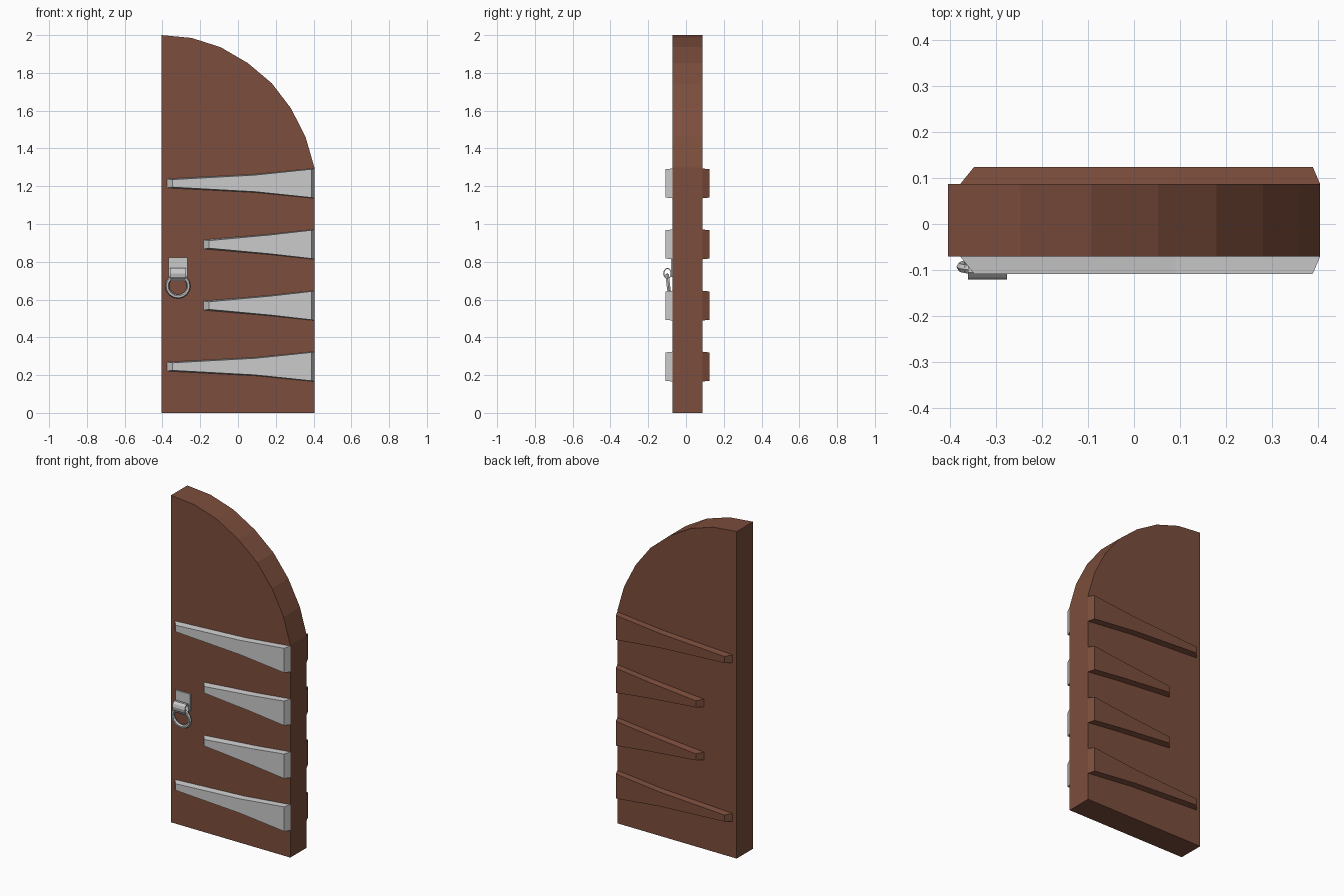
import bpy, bmesh, math
from mathutils import Matrix

if "Cube" in bpy.data.objects:
    bpy.data.objects.remove(bpy.data.objects["Cube"])

wood = bpy.data.materials.new("dark_wood")
wood.diffuse_color = (0.2, 0.075, 0.045, 1)
wood.use_nodes = True
wood.node_tree.nodes["Principled BSDF"].inputs["Base Color"].default_value = wood.diffuse_color


def finish(name, bm, mat=None):
    bmesh.ops.recalc_face_normals(bm, faces=bm.faces)
    mesh = bpy.data.meshes.new(name)
    bm.to_mesh(mesh)
    bm.free()
    obj = bpy.data.objects.new(name, mesh)
    bpy.context.collection.objects.link(obj)
    if mat:
        mesh.materials.append(mat)
    return obj


def loft(name, loops, mat=None, closed=False):
    """Skin equal-length loops of 3D points, capping the ends unless closed."""
    bm = bmesh.new()
    rings = [[bm.verts.new(p) for p in loop] for loop in loops]
    n = len(rings[0])
    pairs = list(zip(rings, rings[1:])) + ([(rings[-1], rings[0])] if closed else [])
    for a, b in pairs:
        for i in range(n):
            j = (i + 1) % n
            bm.faces.new((a[i], a[j], b[j], b[i]))
    if not closed:
        bm.faces.new(rings[0])
        bm.faces.new(rings[-1])
    return finish(name, bm, mat)


FRONT, BACK = -0.071, 0.087

# Door leaf with faceted quarter-arch top
outline = [(-0.404, 0), (0.404, 0), (0.404, 1.30), (0.358, 1.46), (0.28, 1.613),
           (0.179, 1.745), (0.052, 1.852), (-0.092, 1.936), (-0.246, 1.985), (-0.404, 2.0)]
loft("door_leaf", [[(x, y, z) for x, z in outline] for y in (FRONT, BACK)], wood)


# Tapered straps with sloped edges, iron in front and wooden behind
def strap(name, tip, mid, mid_half, zc, y, out, mat=None):
    def loop(x0, x1, inset, yy):
        prof = [(x0, 0.024), (mid, mid_half), (x1, 0.079)]
        top = [(x, yy, zc + h - inset) for x, h in prof]
        low = [(x, yy, zc - h + inset) for x, h in reversed(prof)]
        return top + low
    loft(name, [loop(tip, 0.404, 0, y),
                loop(tip + 0.03, 0.388, 0.004, y + out)], mat)


for i, zc in enumerate((0.245, 0.568, 0.892, 1.215)):
    long = i in (0, 3)
    tip, mid, half = (-0.377, 0.09, 0.048) if long else (-0.183, 0.17, 0.054)
    strap(f"front_strap_{i + 1}", tip, mid, half, zc, FRONT, -0.037)
    strap(f"back_strap_{i + 1}", tip, mid, half, zc, BACK, 0.037, wood)

# Handle mounting plate
HX = -0.318
loft("handle_plate", [[(HX + sx * 0.05, y, z) for sx, z in
                       ((-1, 0.72), (1, 0.72), (1, 0.822), (-1, 0.822))]
                      for y in (FRONT, FRONT - 0.009)])

# Rolled strip holding the ring
cy, cz, n = -0.098, 0.738, 10
curl = []
for k in range(n):
    a = 2 * math.pi * k / n
    c, s = math.cos(a), math.sin(a)
    curl.append([(HX + sx * 0.042, cy + r * c, cz + (r + 0.008) * s)
                 for sx, r in ((-1, 0.016), (1, 0.016), (1, 0.023), (-1, 0.023))])
loft("handle_curl", curl, closed=True)

# Pull ring hanging against the door
seg, sides, R, r = 16, 6, 0.057, 0.0105
loops = []
for k in range(seg):
    a = 2 * math.pi * k / seg
    loops.append([((R + r * math.cos(b)) * math.cos(a), r * math.sin(b),
                   (R + r * math.cos(b)) * math.sin(a))
                  for b in (2 * math.pi * m / sides for m in range(sides))])
ring = loft("pull_ring", loops, closed=True)
ring.data.transform(Matrix.Translation((HX, -0.093, 0.672)) @ Matrix.Rotation(math.radians(7), 4, 'X'))

# Straight bar across the ring inside the curl
bar = bmesh.new()
bmesh.ops.create_cone(bar, cap_ends=True, segments=6, radius1=0.009, radius2=0.009, depth=0.1,
                      matrix=Matrix.Translation((HX, -0.097, 0.706)) @ Matrix.Rotation(math.pi / 2, 4, 'Y'))
finish("ring_bar", bar)
